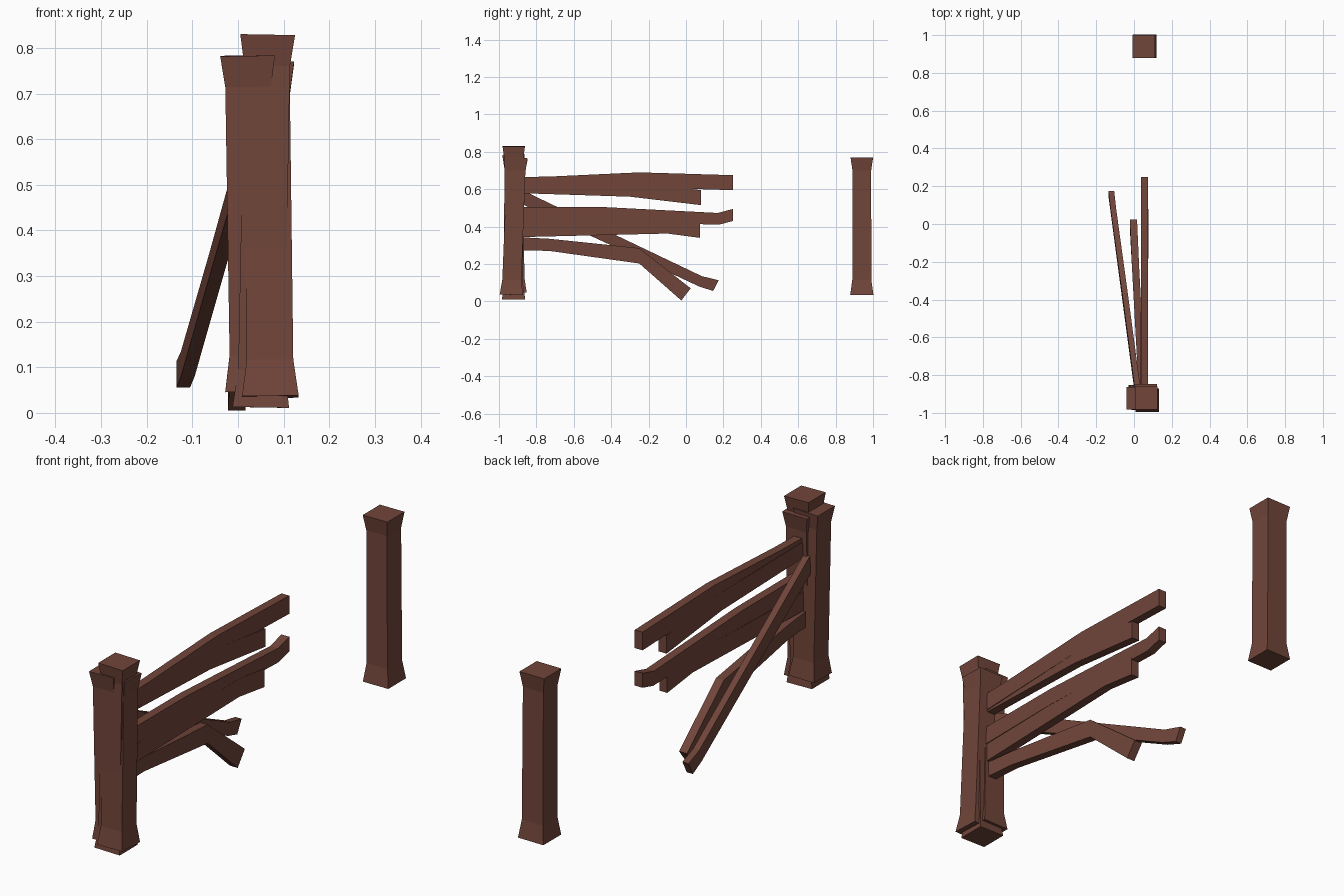
import bpy, bmesh
from mathutils import Vector

if "Cube" in bpy.data.objects:
    bpy.data.objects.remove(bpy.data.objects["Cube"])

wood = bpy.data.materials.new("dark brown wood")
wood.diffuse_color = (0.165, 0.06, 0.042, 1)
wood.use_nodes = True
wood.node_tree.nodes["Principled BSDF"].inputs["Base Color"].default_value = wood.diffuse_color


def loft(name, rings):
    """Skin a list of four-point rings and cap both ends."""
    bm = bmesh.new()
    vs = [[bm.verts.new(p) for p in r] for r in rings]
    for a, b in zip(vs, vs[1:]):
        for i in range(4):
            j = (i + 1) % 4
            bm.faces.new((a[i], a[j], b[j], b[i]))
    bm.faces.new(vs[0])
    bm.faces.new(vs[-1])
    bmesh.ops.recalc_face_normals(bm, faces=bm.faces)
    me = bpy.data.meshes.new(name)
    bm.to_mesh(me)
    bm.free()
    me.materials.append(wood)
    ob = bpy.data.objects.new(name, me)
    bpy.context.collection.objects.link(ob)


def post(name, bottom, top):
    """Square post flared at both ends, leaning from bottom to top centre."""
    b, t = Vector(bottom), Vector(top)
    h = t.z - b.z
    rings = []
    for f, r in ((0, .062), (.08 / h, .051), (1 - .068 / h, .05), (1, .06)):
        c = b.lerp(t, f)
        tilt = (t - b) / h
        rings.append([(c.x + sx * r, c.y + sy * r,
                       c.z - tilt.x * sx * r - tilt.y * sy * r)
                      for sx, sy in ((-1, -1), (1, -1), (1, 1), (-1, 1))])
    loft(name, rings)


def plank(name, stations, x0, x1, thick=.038):
    """Bent board: stations are (y low, z low, y high, z high); x runs x0 to x1."""
    ys, ye = stations[0][0], stations[-1][0]
    rings = []
    for yl, zl, yh, zh in stations:
        x = x0 + (x1 - x0) * (yl - ys) / (ye - ys)
        a, b = x - thick / 2, x + thick / 2
        rings.append([(a, yl, zl), (b, yl, zl), (b, yh, zh), (a, yh, zh)])
    loft(name, rings)


# posts
post("far_post", (.056, .94, .035), (.052, .94, .768))
post("near_post_tall", (.05, -.922, .012), (.065, -.921, .829))
post("near_post_right", (.071, -.934, .035), (.063, -.906, .767))
post("near_post_left", (.034, -.914, .047), (.021, -.922, .783))

# top rail pair
plank("top_rail", [(-.92, .585, -.92, .664), (-.72, .592, -.72, .668),
                   (-.25, .61, -.25, .69), (.25, .595, .25, .675)], .056, .056)
plank("top_rail_broken", [(-.92, .58, -.92, .65), (-.3, .56, -.3, .64),
                          (.08, .515, .08, .595)], .052, .058)

# middle rail pair
plank("middle_rail", [(-.92, .425, -.92, .506), (-.45, .43, -.45, .505),
                      (.175, .41, .17, .473), (.25, .43, .25, .494)], .056, .056)
plank("middle_rail_broken", [(-.92, .343, -.92, .425), (-.1, .363, -.1, .443),
                             (.075, .34, .075, .42)], .052, .058)

# fallen rails
plank("low_rail", [(-.92, .275, -.92, .345), (-.73, .27, -.73, .335),
                   (-.25, .203, -.25, .285), (-.025, .005, .025, .07)],
      .046, -.003)
plank("diagonal_rail", [(-.92, .54, -.89, .602), (-.4, .3, -.37, .352),
                        (.07, .08, .085, .135), (.145, .056, .175, .113)],
      .022, -.12, .03)
